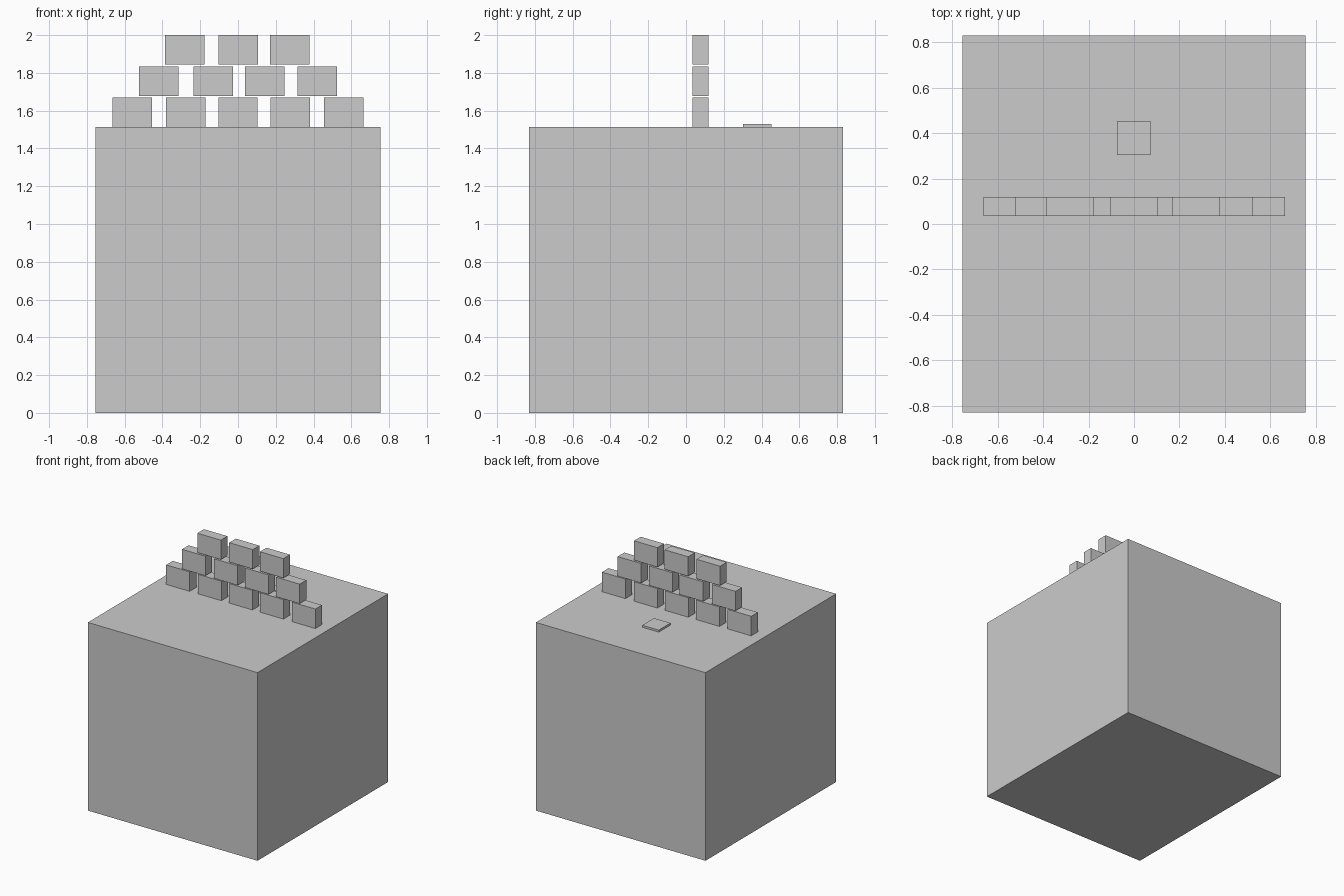
import bpy

if "Cube" in bpy.data.objects:
    bpy.data.objects.remove(bpy.data.objects["Cube"])


def box(name, x, y, z):
    """Axis-aligned box from (min, max) ranges."""
    bpy.ops.mesh.primitive_cube_add(size=1, location=[(a + b) / 2 for a, b in (x, y, z)])
    ob = bpy.context.object
    ob.name = name
    ob.scale = [b - a for a, b in (x, y, z)]
    bpy.ops.object.transform_apply(location=False, rotation=False, scale=True)
    return ob


TOP = 1.514
BRICK_W, BRICK_H = 0.209, 0.157

# Large base block
box("base_block", (-0.755, 0.755), (-0.83, 0.83), (0, TOP))

# Staggered wall of loose bricks: (bottom height, brick centres)
rows = [
    (TOP, (-0.559, -0.277, 0.0, 0.276, 0.56)),
    (1.677, (-0.419, -0.132, 0.142, 0.42)),
    (2.0 - BRICK_H + 0.001, (-0.282, 0.002, 0.275)),
]
for r, (z, centres) in enumerate(rows):
    for c, x in enumerate(centres):
        box(f"brick_{r + 1}_{c + 1}", (x - BRICK_W / 2, x + BRICK_W / 2),
            (0.035, 0.119), (z, min(z + BRICK_H, 2.0)))

# Thin square plate behind the wall
box("floor_plate", (-0.075, 0.072), (0.303, 0.453), (TOP, 1.53))
